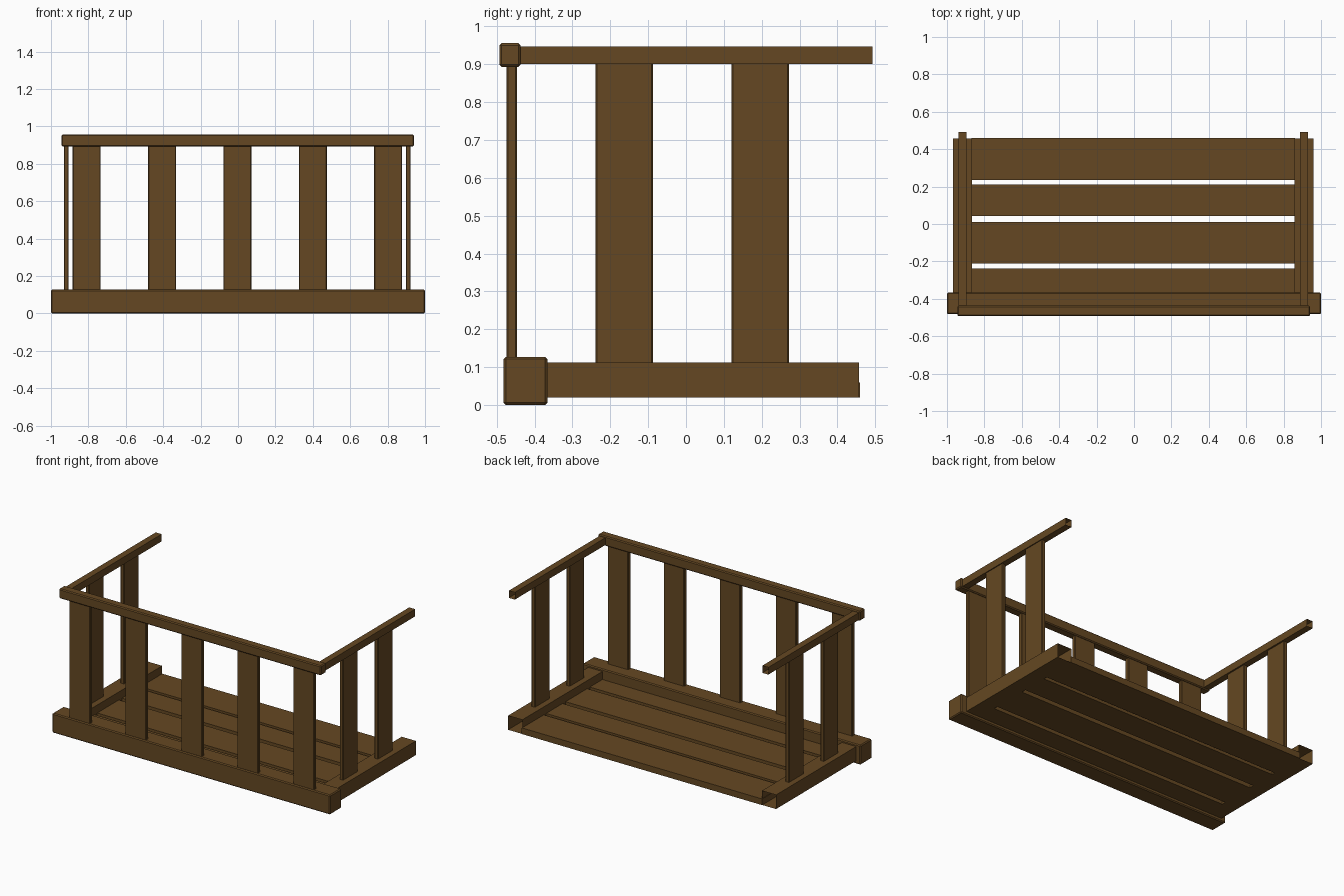
import bpy, bmesh

cube = bpy.data.objects.get("Cube")
if cube:
    bpy.data.objects.remove(cube, do_unlink=True)

wood = bpy.data.materials.new("brown wood")
wood.use_nodes = True
colour = (0.13, 0.064, 0.016, 1)
wood.diffuse_color = colour
wood.node_tree.nodes["Principled BSDF"].inputs["Base Color"].default_value = colour


def board(name, x, y, z, bevel=0.0, open_back=False):
    """Box spanning the (min, max) ranges, optionally open at the back end."""
    bm = bmesh.new()
    bmesh.ops.create_cube(bm, size=1)
    for v in bm.verts:
        for axis, (low, high) in enumerate((x, y, z)):
            v.co[axis] = low if v.co[axis] < 0 else high
    bm.normal_update()
    if open_back:
        ends = [f for f in bm.faces if f.normal.y > 0.9]
        bmesh.ops.delete(bm, geom=ends, context='FACES_ONLY')
    mesh = bpy.data.meshes.new(name)
    bm.to_mesh(mesh)
    bm.free()
    mesh.materials.append(wood)
    obj = bpy.data.objects.new(name, mesh)
    bpy.context.collection.objects.link(obj)
    if bevel:
        mod = obj.modifiers.new("edge bevel", 'BEVEL')
        mod.width = bevel
        mod.segments = 1
    return obj


def around(centre, width):
    return (centre - width / 2, centre + width / 2)


SHIFT = -0.004  # side parts sit slightly off centre

# Long front members
board("front_beam", (-1, 1), (-0.482, -0.366), (0, 0.127), 0.006)
board("front_top_rail", (-0.944, 0.941), (-0.493, -0.437), (0.893, 0.956), 0.006)

# Upright slats along the front
for i in range(5):
    board(f"front_slat_{i + 1}", around(-0.003 + (i - 2) * 0.403, 0.15),
          (-0.474, -0.446), (0.1, 0.91), 0.004)

# Side frames
for side, s in (("left", 1), ("right", -1)):
    board(f"{side}_side_beam", around(s * 0.913 + SHIFT, 0.102),
          (-0.38, 0.457), (0.02, 0.112), open_back=True)
    board(f"{side}_top_rail", around(s * 0.912 + SHIFT, 0.043),
          (-0.45, 0.493), (0.9, 0.947), open_back=True)
    for i, y in enumerate((-0.163, 0.196)):
        board(f"{side}_slat_{i + 1}", around(s * 0.914 + SHIFT, 0.026),
              around(y, 0.152), (0.1, 0.91), 0.004)

# Floor planks between the side beams
planks = ((-0.37, -0.237), (-0.21, 0.012), (0.043, 0.212), (0.236, 0.459))
for i, span in enumerate(planks):
    board(f"floor_plank_{i + 1}", (-0.869, 0.861), span, (0.02, 0.06))
